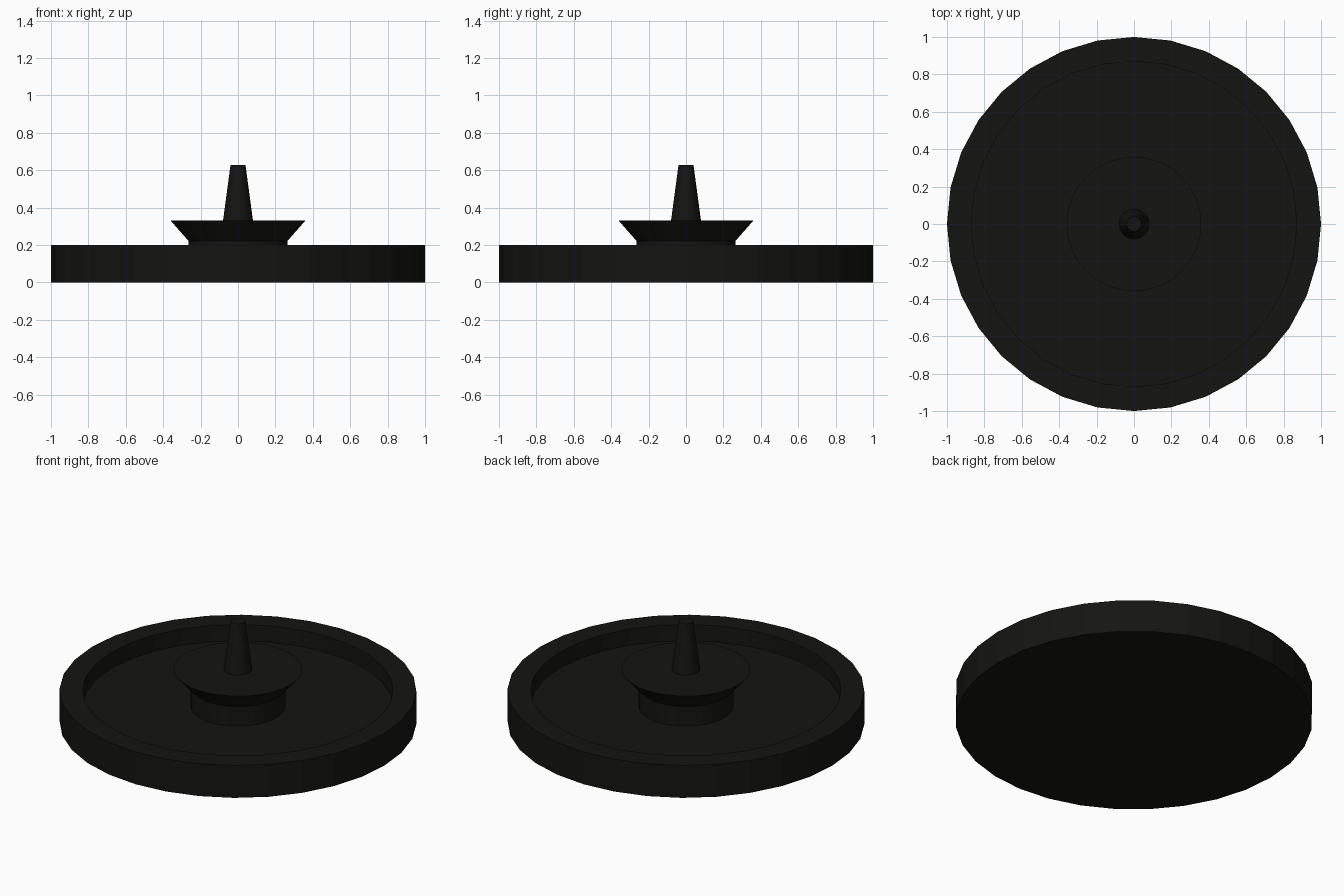
import bpy, bmesh
from math import cos, sin, pi

if "Cube" in bpy.data.objects:
    bpy.data.objects.remove(bpy.data.objects["Cube"])

SIDES = 32

black = bpy.data.materials.new("black")
black.diffuse_color = (0.007, 0.007, 0.006, 1)
black.use_nodes = True
black.node_tree.nodes["Principled BSDF"].inputs["Base Color"].default_value = black.diffuse_color


def lathe(name, profile):
    """Spin a (radius, z) profile around z, capping both ends with an n-gon."""
    bm = bmesh.new()
    rings = [[bm.verts.new((r * cos(2 * pi * i / SIDES), r * sin(2 * pi * i / SIDES), z))
              for i in range(SIDES)] for r, z in profile]
    for a, b in zip(rings, rings[1:]):
        for i in range(SIDES):
            j = (i + 1) % SIDES
            bm.faces.new((a[i], a[j], b[j], b[i]))
    bm.faces.new(rings[0][::-1])
    bm.faces.new(rings[-1])
    bmesh.ops.recalc_face_normals(bm, faces=bm.faces)
    mesh = bpy.data.meshes.new(name)
    bm.to_mesh(mesh)
    bm.free()
    mesh.materials.append(black)
    obj = bpy.data.objects.new(name, mesh)
    bpy.context.collection.objects.link(obj)
    return obj


# Round tray with raised rim and recessed floor
lathe("tray", [(1, 0), (1, 0.2), (0.87, 0.2), (0.87, 0.1)])
# Central hub that flares into a flat plate
lathe("flared_hub", [(0.265, 0.1), (0.265, 0.222), (0.36, 0.33)])
# Tapered spindle
lathe("spindle", [(0.08, 0.33), (0.04, 0.628)])
